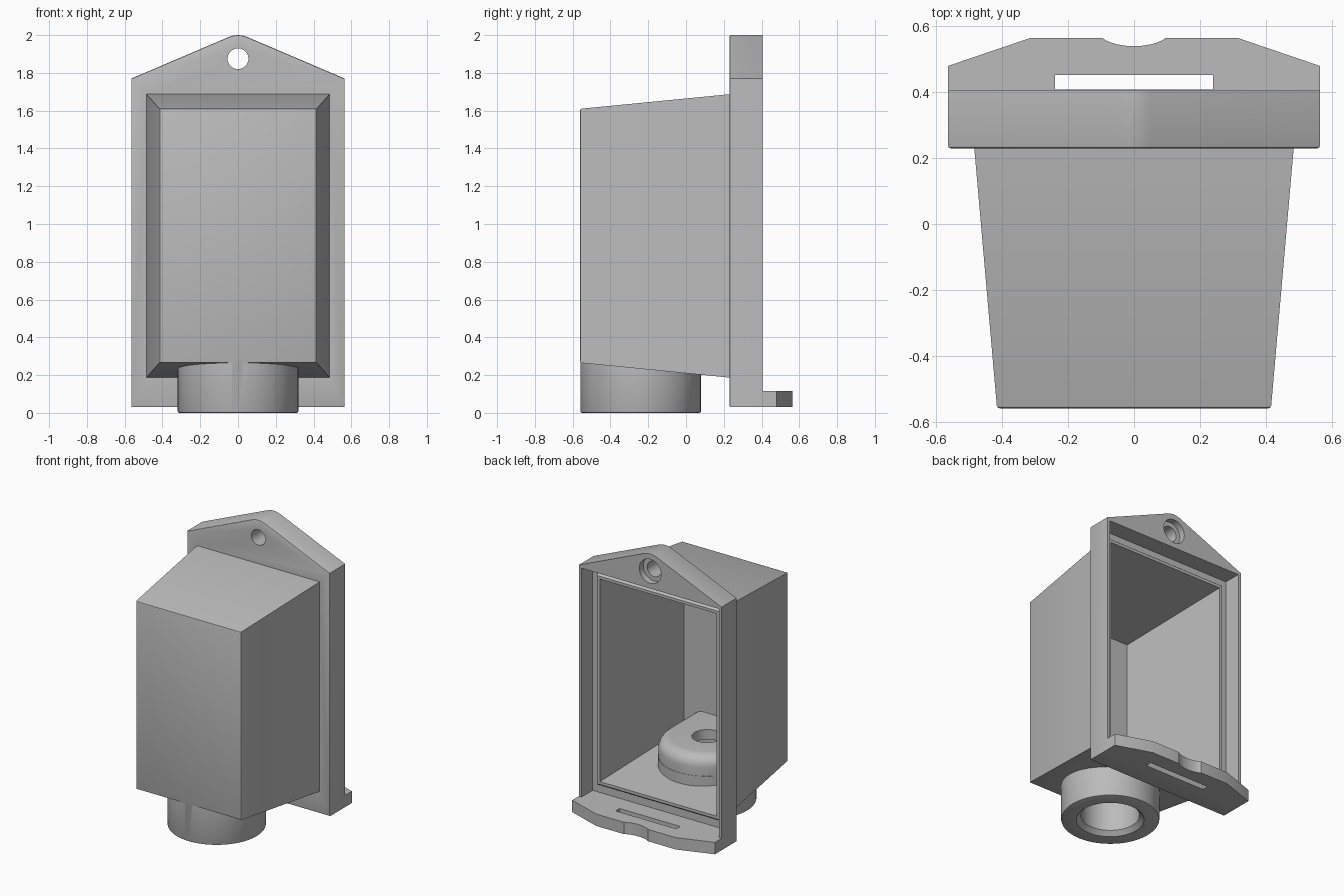
import bpy, bmesh, math

if "Cube" in bpy.data.objects:
    bpy.data.objects.remove(bpy.data.objects["Cube"])

grey = bpy.data.materials.new("light_grey")
grey.diffuse_color = (0.5, 0.5, 0.5, 1)
grey.use_nodes = True
grey.node_tree.nodes["Principled BSDF"].inputs["Base Color"].default_value = grey.diffuse_color


def loft(name, rings, bevel=0.0):
    """Closed solid through rings of equal point count; bevel rounds the first ring's edges."""
    bm = bmesh.new()
    loops = [[bm.verts.new(p) for p in ring] for ring in rings]
    n = len(loops[0])
    first = bm.faces.new(loops[0])
    bm.faces.new(loops[-1])
    for a, b in zip(loops, loops[1:]):
        for i in range(n):
            bm.faces.new((a[i], a[(i + 1) % n], b[(i + 1) % n], b[i]))
    bmesh.ops.recalc_face_normals(bm, faces=bm.faces)
    if bevel:
        bmesh.ops.bevel(bm, geom=list(first.edges), offset=bevel, segments=2,
                        profile=0.5, affect='EDGES')
    me = bpy.data.meshes.new(name)
    bm.to_mesh(me)
    bm.free()
    ob = bpy.data.objects.new(name, me)
    bpy.context.collection.objects.link(ob)
    me.materials.append(grey)
    return ob


def rect(y, half, z0, z1):
    return [(-half, y, z0), (half, y, z0), (half, y, z1), (-half, y, z1)]


def circle_xz(r, y, cz, n=40):
    return [(r * math.cos(2 * math.pi * i / n), y, cz + r * math.sin(2 * math.pi * i / n))
            for i in range(n)]


def circle_xy(r, z, cy, n=64):
    return [(r * math.cos(2 * math.pi * i / n), cy + r * math.sin(2 * math.pi * i / n), z)
            for i in range(n)]


def combine(target, tool, operation):
    mod = target.modifiers.new("join", 'BOOLEAN')
    mod.operation = operation
    mod.solver = 'EXACT'
    mod.object = tool
    bpy.context.view_layer.objects.active = target
    bpy.ops.object.modifier_apply(modifier=mod.name)
    bpy.data.objects.remove(tool)


# Mounting flange with rounded peak
peak = [(0.125 * math.sin(math.radians(a)), 1.875 + 0.125 * math.cos(math.radians(a)))
        for a in (23, 15, 7.5, 0, -7.5, -15, -23)]
outline = [(-0.565, 0.03), (0.565, 0.03), (0.565, 1.77)] + peak + [(-0.565, 1.77)]
housing = loft("housing", [[(x, y, z) for x, z in outline] for y in (0.23, 0.405)], 0.008)

# Tapered box
box = loft("tapered_box", [rect(-0.56, 0.416, 0.265, 1.61), rect(0.23, 0.485, 0.187, 1.687),
                           rect(0.26, 0.485, 0.187, 1.687)], 0.008)
combine(housing, box, 'UNION')

# Recess in the back of the flange, and the sealing ridge inside it
combine(housing, loft("recess", [rect(0.28, 0.543, 0.115, 1.752),
                                 rect(0.5, 0.543, 0.115, 1.752)]), 'DIFFERENCE')
combine(housing, loft("ridge", [rect(0.26, 0.492, 0.18, 1.694), rect(0.30, 0.492, 0.18, 1.694),
                                rect(0.315, 0.48, 0.192, 1.682)]), 'UNION')

# Hollow interior
combine(housing, loft("cavity", [rect(-0.53, 0.387, 0.295, 1.58),
                                 rect(0.34, 0.463, 0.21, 1.664)]), 'DIFFERENCE')

# Hanging hole with counterbore
combine(housing, loft("hole", [circle_xz(0.055, 0.1, 1.875), circle_xz(0.055, 0.36, 1.875),
                               circle_xz(0.086, 0.36, 1.875), circle_xz(0.086, 0.5, 1.875)]),
        'DIFFERENCE')

# Bottom tongue with side chamfers, thumb notch and slot
notch = [(0.095 * math.cos(math.pi * i / 12),
          0.565 - 0.025 * math.sin(math.pi * i / 12) ** 1.5) for i in range(13)]
edge = ([(-0.565, 0.39), (0.565, 0.39), (0.565, 0.48), (0.315, 0.565)] + notch
        + [(-0.315, 0.565), (-0.565, 0.48)])
tongue = loft("tongue", [[(x, y, z) for x, y in edge] for z in (0.03, 0.115)])
slot = [(-0.24, 0.408), (0.24, 0.408), (0.24, 0.453), (-0.24, 0.453)]
combine(tongue, loft("slot", [[(x, y, z) for x, y in slot] for z in (0, 0.2)]), 'DIFFERENCE')
combine(housing, tongue, 'UNION')

# Round spout under the box
CY = -0.24
combine(housing, loft("spout", [circle_xy(0.319, 0.0, CY), circle_xy(0.319, 0.31, CY)], 0.008),
        'UNION')


# Inner boss: round at the back, running straight into the front wall, with a rounded top
def boss_ring(inset, z):
    r = 0.317 - inset
    arc = [(r * math.cos(math.pi * i / 32), CY + r * math.sin(math.pi * i / 32), z)
           for i in range(33)]
    return arc + [(-r, -0.545, z), (r, -0.545, z)]


R = 0.08
rings = [boss_ring(0, 0.266)] + [
    boss_ring(R * (1 - math.cos(math.radians(a))), 0.37 + R * math.sin(math.radians(a)))
    for a in range(0, 91, 15)]
combine(housing, loft("inner_boss", rings), 'UNION')

# Stepped bore with chamfered mouth
bore = [(0.23, -0.05), (0.22, 0.0), (0.19, 0.03), (0.19, 0.38), (0.1, 0.38), (0.1, 0.6)]
combine(housing, loft("bore", [circle_xy(r, z, CY) for r, z in bore]), 'DIFFERENCE')

# Smooth the round parts, keep edges crisp
bpy.ops.object.select_all(action='DESELECT')
housing.select_set(True)
bpy.context.view_layer.objects.active = housing
bpy.ops.object.shade_smooth_by_angle(angle=math.radians(30))
